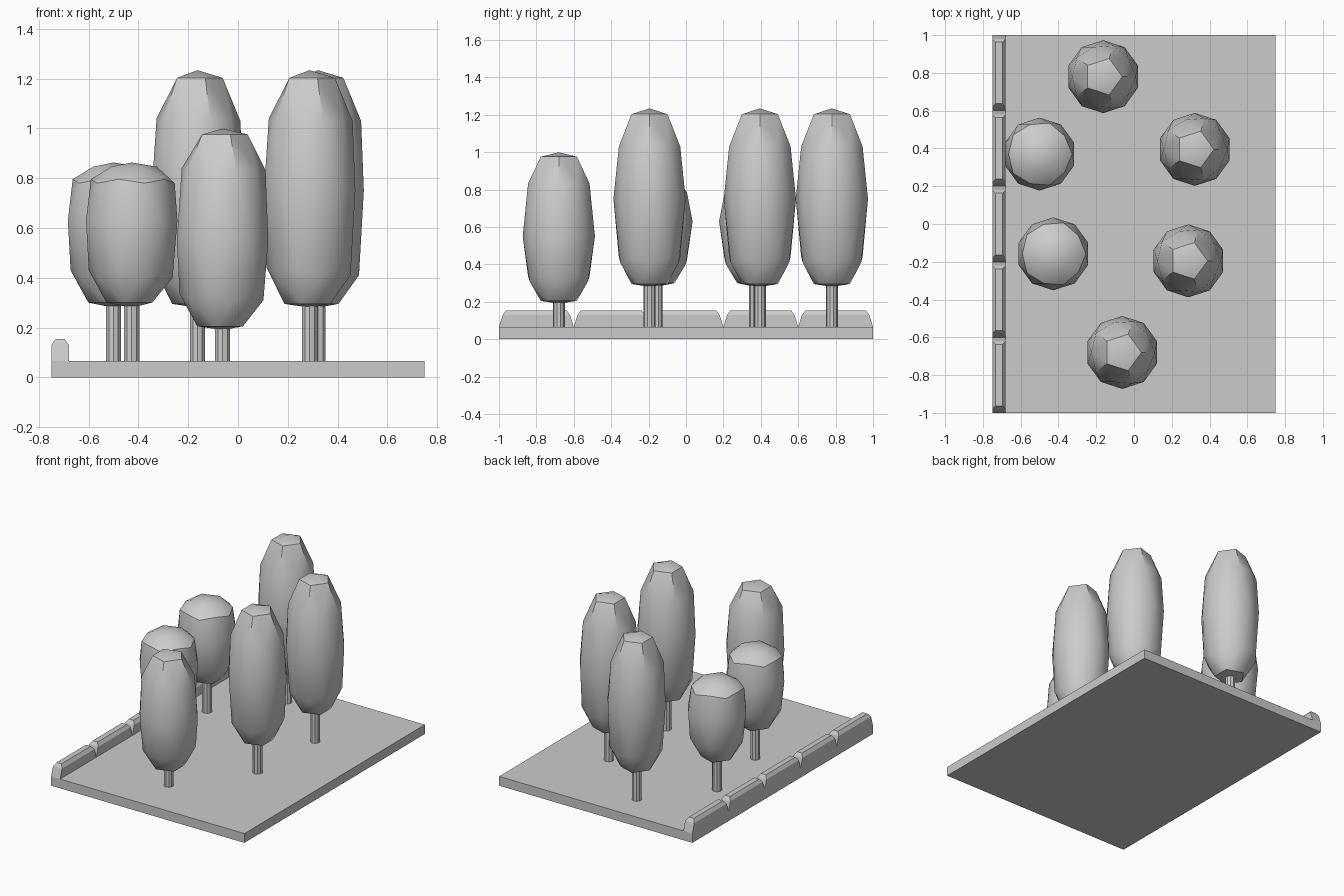
import bpy
import bmesh
import math

cube = bpy.data.objects.get("Cube")
if cube:
    bpy.data.objects.remove(cube, do_unlink=True)

GREY = (0.6, 0.6, 0.6, 1)
grey = bpy.data.materials.new("plain grey")
grey.use_nodes = True
grey.diffuse_color = GREY
grey.node_tree.nodes["Principled BSDF"].inputs["Base Color"].default_value = GREY

BASE_TOP = 0.065
CROWN_RADIUS = 0.193
# Ring levels of a unit icosphere, from bottom point to top point
LEVELS = (-1, -0.851, -0.526, -0.447, 0, 0.447, 0.526, 0.851, 1)
# Height of each ring level for every kind of crown
TALL = (0.28, 0.295, 0.41, 0.44, 0.75, 1.03, 1.04, 1.203, 1.234)
MEDIUM = (0.19, 0.205, 0.31, 0.335, 0.55, 0.833, 0.84, 0.976, 0.999)
SHORT = (0.28, 0.3, 0.40, 0.43, 0.63, 0.78, 0.796, 0.846, 0.863)


def finish(name, smooth=False):
    obj = bpy.context.object
    obj.name = obj.data.name = name
    obj.data.materials.append(grey)
    if smooth:
        bpy.ops.object.shade_smooth_by_angle(angle=math.radians(30))
    return obj


def tree(name, x, y, heights):
    # Trunk reaching a little into the crown
    top = heights[0] + 0.04
    bpy.ops.mesh.primitive_cylinder_add(
        vertices=10, radius=0.032, depth=top - BASE_TOP,
        location=(x, y, (top + BASE_TOP) / 2))
    finish(name + "_trunk", True)
    # Crown: icosphere with its rings moved to the given heights
    bpy.ops.mesh.primitive_ico_sphere_add(subdivisions=2, radius=1, location=(x, y, 0))
    for v in bpy.context.object.data.vertices:
        ring = min(range(len(LEVELS)), key=lambda i: abs(LEVELS[i] - v.co.z))
        v.co = (v.co.x * CROWN_RADIUS, v.co.y * CROWN_RADIUS, heights[ring])
    finish(name + "_crown", True)


def kerb_block(name, y):
    # Block with chamfered long edges and sloping ends: (z, x half, y half)
    rings = ((BASE_TOP, 0.035, 0.2), (0.13, 0.035, 0.18), (0.153, 0.019, 0.163))
    bm = bmesh.new()
    loops = [[bm.verts.new((sx * hx, sy * hy, z))
              for sx, sy in ((-1, -1), (1, -1), (1, 1), (-1, 1))]
             for z, hx, hy in rings]
    bm.faces.new(loops[0][::-1])
    bm.faces.new(loops[-1])
    for low, high in zip(loops, loops[1:]):
        for i in range(4):
            j = (i + 1) % 4
            bm.faces.new((low[i], low[j], high[j], high[i]))
    mesh = bpy.data.meshes.new(name)
    bm.to_mesh(mesh)
    bm.free()
    obj = bpy.data.objects.new(name, mesh)
    obj.location = (-0.715, y, 0)
    bpy.context.collection.objects.link(obj)
    mesh.materials.append(grey)


# Ground slab
bpy.ops.mesh.primitive_cube_add(size=1, location=(0, 0, BASE_TOP / 2))
bpy.context.object.scale = (1.5, 2, BASE_TOP)
finish("ground_slab")

# Kerb along the right edge
for n in range(5):
    kerb_block(f"kerb_block_{n + 1}", -0.8 + 0.4 * n)

# Trees
tree("back_tall_tree", -0.163, 0.78, TALL)
tree("left_back_tall_tree", 0.322, 0.395, TALL)
tree("left_front_tall_tree", 0.288, -0.195, TALL)
tree("front_medium_tree", -0.062, -0.68, MEDIUM)
tree("right_back_short_tree", -0.5, 0.37, SHORT)
tree("right_front_short_tree", -0.427, -0.158, SHORT)
